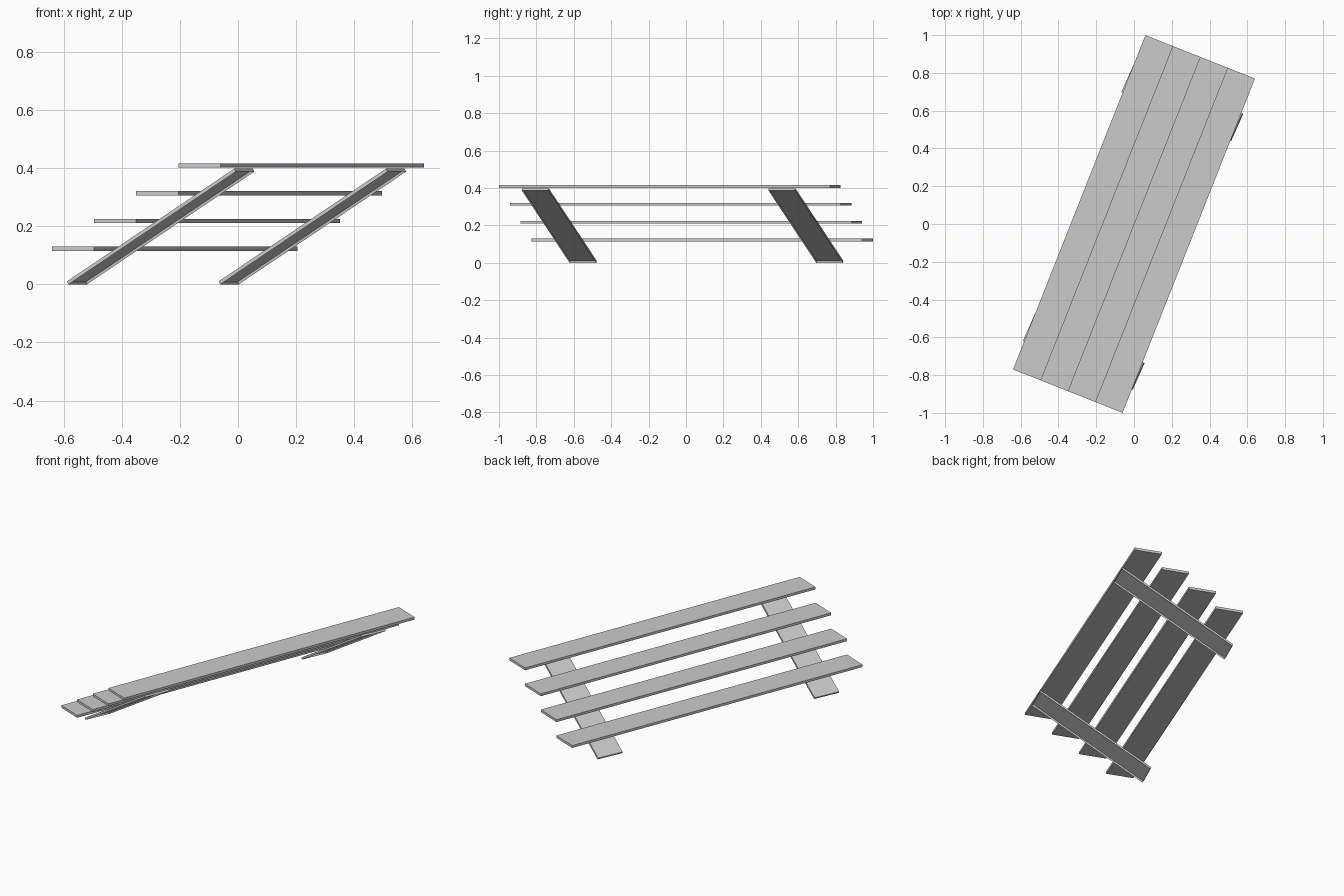
import bpy, bmesh
from math import radians
from mathutils import Matrix

if "Cube" in bpy.data.objects:
    bpy.data.objects.remove(bpy.data.objects["Cube"])

YAW = Matrix.Rotation(radians(-21.6), 4, 'Z')   # whole stair is turned in plan


def board(name, size, matrix, hollow=False):
    """Box of the given size; hollow boards get a shallow recess underneath."""
    bm = bmesh.new()
    bmesh.ops.create_cube(bm, size=1)
    bmesh.ops.scale(bm, vec=size, verts=bm.verts)
    if hollow:
        bm.normal_update()
        under = [f for f in bm.faces if f.normal.z < -0.9]
        bmesh.ops.inset_region(bm, faces=under, thickness=0.003)
        bmesh.ops.translate(bm, vec=(0, 0, 0.009), verts=under[0].verts)
    bm.transform(YAW @ matrix)
    mesh = bpy.data.meshes.new(name)
    bm.to_mesh(mesh)
    bm.free()
    obj = bpy.data.objects.new(name, mesh)
    bpy.context.collection.objects.link(obj)
    return obj


# four stepped treads
RUN, RISE, THICK = 0.156, 0.0955, 0.0145
for i in range(4):
    pos = ((i - 1.5) * RUN, 0, 0.122 + i * RISE)
    board(f"tread_{i + 1}", (RUN, 1.903, THICK), Matrix.Translation(pos))

# two sloping support boards under the treads, slightly skewed
for name, y in (("front_stringer", -0.728), ("back_stringer", 0.690)):
    m = (Matrix.Translation((0.002, y, 0.199))
         @ Matrix.Rotation(radians(-2.4), 4, 'Z')
         @ Matrix.Rotation(radians(-31.6), 4, 'Y'))
    board(name, (0.74, 0.156, 0.012), m, hollow=True)
